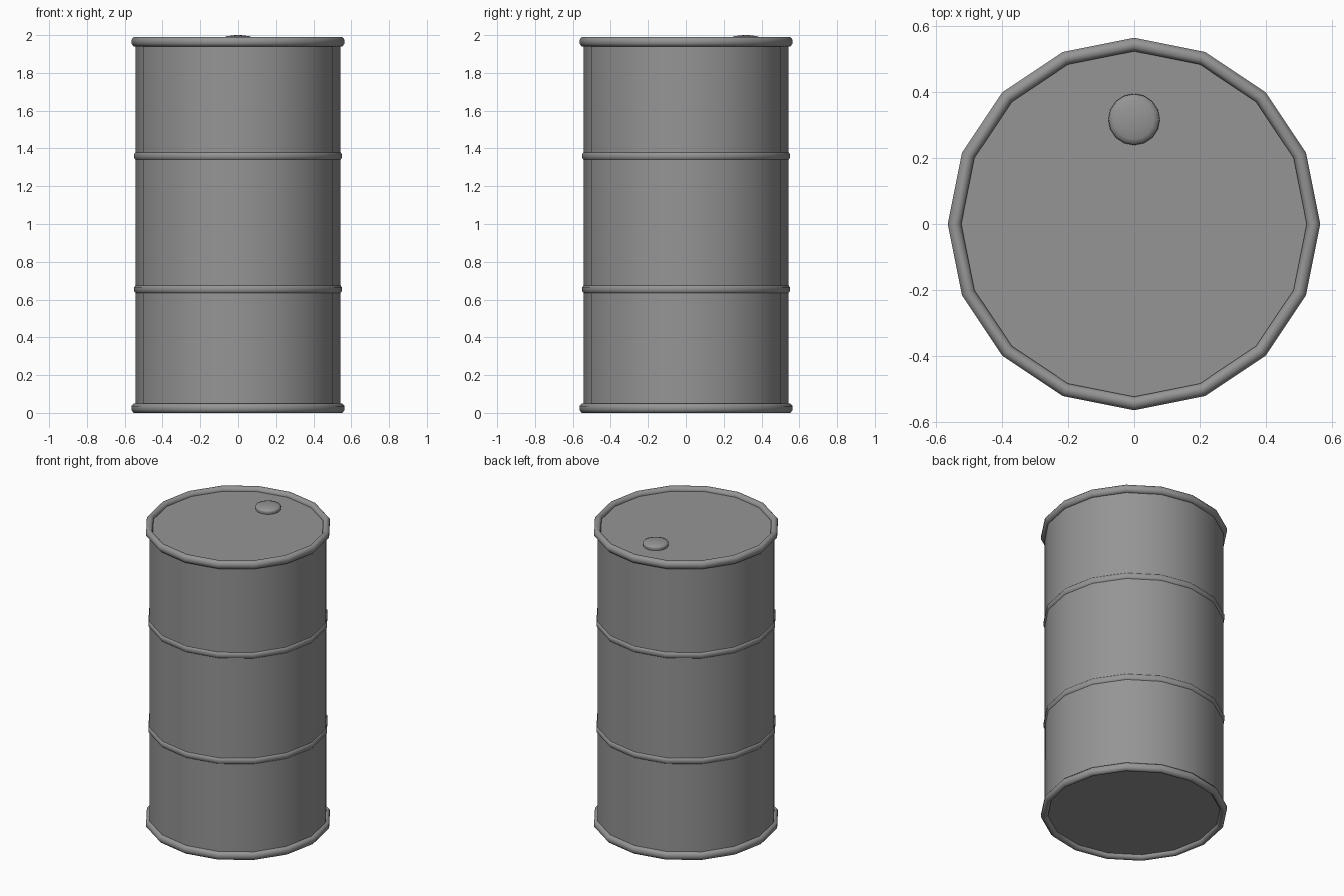
import bpy, bmesh, math

cube = bpy.data.objects.get("Cube")
if cube:
    bpy.data.objects.remove(cube, do_unlink=True)

steel = bpy.data.materials.new("grey steel")
steel.use_nodes = True
GREY = (0.3, 0.3, 0.3, 1)
steel.diffuse_color = GREY
steel.node_tree.nodes["Principled BSDF"].inputs["Base Color"].default_value = GREY

SIDES = 16


def lathe(name, profile, closed=False, centre=(0, 0, 0), angle=35):
    """Spin a (radius, height) profile about z; open ends are filled flat."""
    bm = bmesh.new()
    rings = []
    for r, z in profile:
        rings.append([bm.verts.new((r * math.cos(math.tau * i / SIDES),
                                    r * math.sin(math.tau * i / SIDES), z))
                      for i in range(SIDES)])
    pairs = list(zip(rings, rings[1:]))
    if closed:
        pairs.append((rings[-1], rings[0]))
    else:
        bm.faces.new(rings[0][::-1])
        bm.faces.new(rings[-1])
    for a, b in pairs:
        for i in range(SIDES):
            j = (i + 1) % SIDES
            bm.faces.new((a[i], a[j], b[j], b[i]))
    bmesh.ops.recalc_face_normals(bm, faces=bm.faces)
    mesh = bpy.data.meshes.new(name)
    bm.to_mesh(mesh)
    bm.free()
    mesh.materials.append(steel)
    obj = bpy.data.objects.new(name, mesh)
    obj.location = centre
    bpy.context.collection.objects.link(obj)
    bpy.ops.object.select_all(action="DESELECT")
    obj.select_set(True)
    bpy.context.view_layer.objects.active = obj
    bpy.ops.object.shade_smooth_by_angle(angle=math.radians(angle))
    return obj


def ring(name, radius, z, half_width=0.0205, half_height=0.025):
    """Rounded tube running around the drum."""
    k = math.cos(math.pi / 8)
    section = [(radius + half_width / k * math.cos(math.tau * (i + 0.5) / 8),
                half_height / k * math.sin(math.tau * (i + 0.5) / 8))
               for i in range(8)]
    lathe(name, section, closed=True, centre=(0, 0, z), angle=80)


# Drum wall with flat lid and base
lathe("drum_body", [(0.543, 0.025), (0.543, 1.965)])

# End rims and the two hoops
ring("bottom_rim", 0.544, 0.025)
ring("top_rim", 0.544, 1.965)
ring("lower_hoop", 0.53, 0.655)
ring("upper_hoop", 0.53, 1.36)

# Domed filler cap on the lid, near the back
lathe("filler_cap", [(0.074, 1.96), (0.078, 1.978), (0.076, 1.988),
                     (0.06, 1.994), (0.035, 1.998), (0.012, 2.0)],
      centre=(0, 0.317, 0), angle=60)
